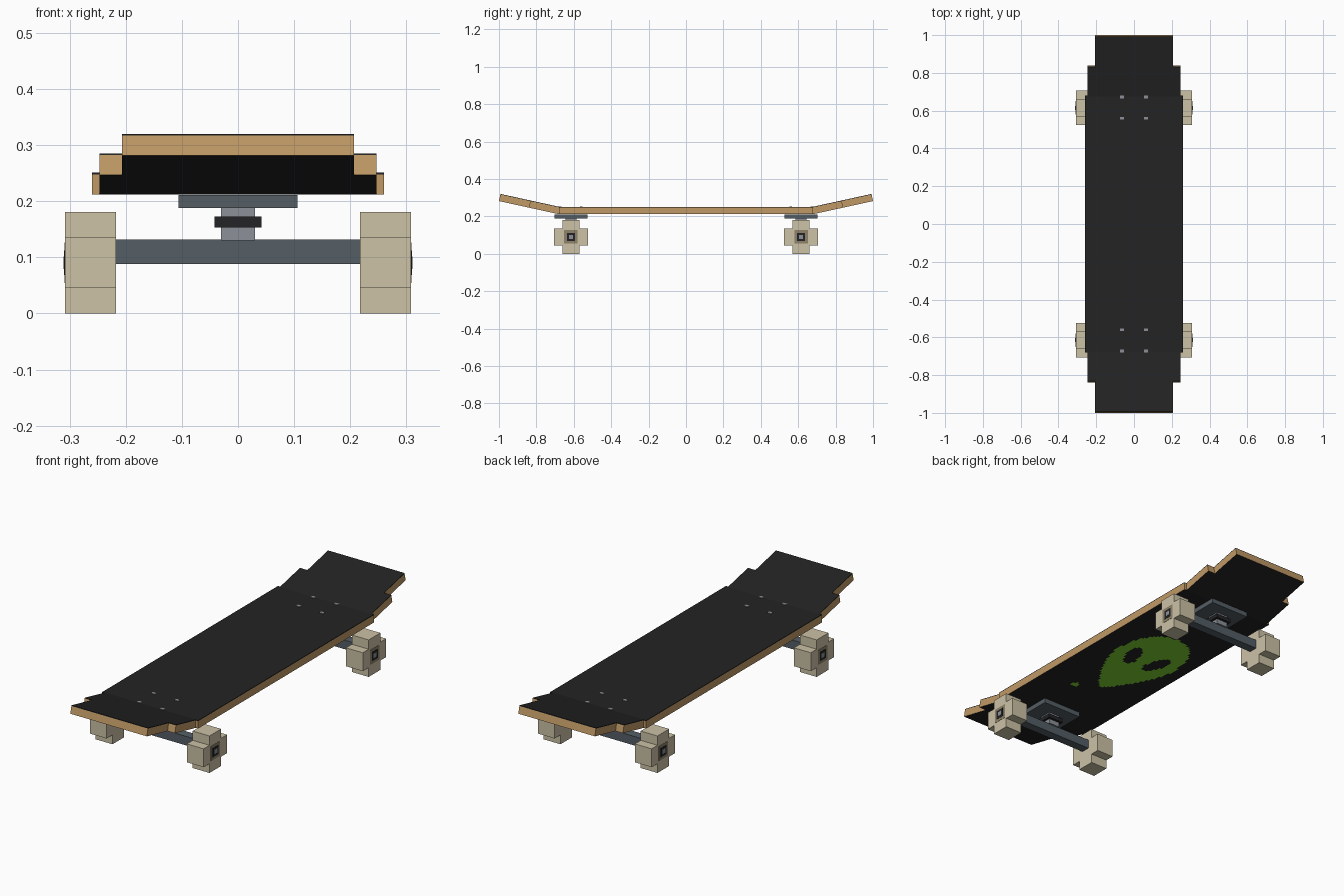
import bpy, bmesh, math

if "Cube" in bpy.data.objects:
    bpy.data.objects.remove(bpy.data.objects["Cube"])


def srgb(v):
    return v / 12.92 if v <= 0.04045 else ((v + 0.055) / 1.055) ** 2.4


def material(name, r, g, b):
    m = bpy.data.materials.new(name)
    m.diffuse_color = (srgb(r), srgb(g), srgb(b), 1)
    m.use_nodes = True
    m.node_tree.nodes["Principled BSDF"].inputs["Base Color"].default_value = m.diffuse_color
    return m


WOOD = material("maple wood", 0.75, 0.60, 0.40)
GRIP = material("black grip", 0.138, 0.138, 0.138)
SLATE = material("slate metal", 0.33, 0.37, 0.40)
STEEL = material("light steel", 0.55, 0.57, 0.60)
RUBBER = material("black rubber", 0.14, 0.14, 0.15)
CREAM = material("cream wheel", 0.80, 0.76, 0.65)
HUB = material("dark cream hub", 0.56, 0.51, 0.41)
GREEN = material("bright green", 0.50, 0.84, 0.20)


def finish(name, bm, mats):
    bmesh.ops.recalc_face_normals(bm, faces=bm.faces)
    me = bpy.data.meshes.new(name)
    bm.to_mesh(me)
    bm.free()
    for m in mats:
        me.materials.append(m)
    ob = bpy.data.objects.new(name, me)
    bpy.context.collection.objects.link(ob)
    return ob


def add_box(bm, x, y, z):
    """Add a box from three (low, high) ranges."""
    vs = bmesh.ops.create_cube(bm, size=1)["verts"]
    for v in vs:
        v.co = [r[0] if c < 0 else r[1] for c, r in zip(v.co, (x, y, z))]
    return vs


def box(name, x, y, z, mat):
    bm = bmesh.new()
    add_box(bm, x, y, z)
    return finish(name, bm, [mat])


# Deck slabs: wood edges, black underside and a thin grip sheet on top
KINK, FLOOR, THICK, SHEET = 0.68, 0.212, 0.039, 0.003
ANGLE = math.atan(0.07 / 0.32)


def deck_slab(name, half, s, end=0):
    """Flat slab when end is 0, else a kick slab tilted up from the kink."""
    for part, z in (("wood", (0, THICK - SHEET)), ("grip", (THICK - SHEET, THICK))):
        bm = bmesh.new()
        for v in add_box(bm, (-half, half), s, z):
            x, a, h = v.co
            if end:
                y = KINK + a * math.cos(ANGLE) - h * math.sin(ANGLE)
                v.co = (x, end * y, FLOOR + a * math.sin(ANGLE) + h * math.cos(ANGLE))
            else:
                v.co = (x, a, FLOOR + h)
        bmesh.ops.recalc_face_normals(bm, faces=bm.faces)
        for f in bm.faces:
            f.material_index = int(part == "grip" or f.normal.z < -0.8)
        finish(f"{name}_{part}", bm, [WOOD, GRIP])


deck_slab("deck_middle", 0.26, (-KINK, KINK))
for end, label in ((-1, "front"), (1, "rear")):
    deck_slab(f"{label}_kick_inner", 0.247, (0, 0.164), end)
    deck_slab(f"{label}_kick_tip", 0.207, (0.164, 0.3276), end)


# Painted alien face under the deck, built from small square cells
def ellipse(x, y, cx, cy, rx, ry, turn):
    c, s = math.cos(turn), math.sin(turn)
    u, v = (x - cx) * c + (y - cy) * s, (y - cy) * c - (x - cx) * s
    return (u / rx) ** 2 + (v / ry) ** 2 < 1


def painted(x, y):
    if ellipse(x, y, 0.08, -0.336, 0.017, 0.02, 0):
        return True
    x = abs(x + 0.025)
    if y > 0.09:
        head = (x / 0.168) ** 2 + ((y - 0.09) / 0.205) ** 2 < 1
    else:
        t = (0.09 - y) / 0.365
        head = t < 1 and x < 0.168 * (1 - t ** 1.9) + 0.008
    return head and not ellipse(x, y, 0.072, 0.05, 0.036, 0.078, -0.3)


CELL = 0.0125
bm = bmesh.new()
for i in range(-20, 20):
    for j in range(-32, 32):
        x, y = i * CELL, j * CELL
        if painted(x + CELL / 2, y + CELL / 2):
            corners = ((x, y), (x, y + CELL), (x + CELL, y + CELL), (x + CELL, y))
            bm.faces.new([bm.verts.new((a, b, FLOOR - 0.0015)) for a, b in corners])
bmesh.ops.remove_doubles(bm, verts=bm.verts, dist=0.001)
face_paint = finish("painted_face", bm, [GREEN])
if face_paint.data.polygons[0].normal.z > 0:
    face_paint.data.flip_normals()

# Trucks, wheels and bolts at both ends
for end, label in ((-1, "front"), (1, "rear")):
    cy = end * 0.615

    def ry(h):
        return (cy - h, cy + h)

    box(f"{label}_base_plate", (-0.106, 0.106), ry(0.088), (0.188, 0.2115), SLATE)
    box(f"{label}_kingpin", (-0.03, 0.03), ry(0.03), (0.13, 0.19), STEEL)
    box(f"{label}_bushing", (-0.042, 0.042), ry(0.042), (0.153, 0.173), RUBBER)
    box(f"{label}_axle", (-0.22, 0.22), ry(0.022), (0.088, 0.132), SLATE)

    for side, hand in ((-1, "left"), (1, "right")):
        tag = f"{label}_{hand}"

        def rx(a, b):
            return tuple(sorted((side * a, side * b)))

        # Cross-shaped wheel: a square column with a block on each face
        cz, arm, rad = 0.0905, 0.045, 0.0905
        bm = bmesh.new()
        x = rx(0.217, 0.308)
        add_box(bm, x, ry(arm), (0, 2 * rad))
        for d in (-1, 1):
            add_box(bm, x, sorted((cy + d * arm, cy + d * rad)), (cz - arm, cz + arm))
        finish(f"{tag}_wheel", bm, [CREAM])

        # Stacked hub plates
        for name, h, out, mat in (("hub", 0.036, 0.3092, HUB),
                                  ("bearing", 0.022, 0.3104, RUBBER),
                                  ("axle_nut", 0.011, 0.3114, STEEL)):
            box(f"{tag}_{name}", rx(0.306, out), ry(h), (cz - h, cz + h), mat)

        # Mounting bolts on top of the deck
        for k, by in enumerate((0.56, 0.672)):
            box(f"{tag}_bolt_{k + 1}", rx(0.053, 0.073),
                (end * by - 0.007, end * by + 0.007), (0.249, 0.2535), STEEL)
